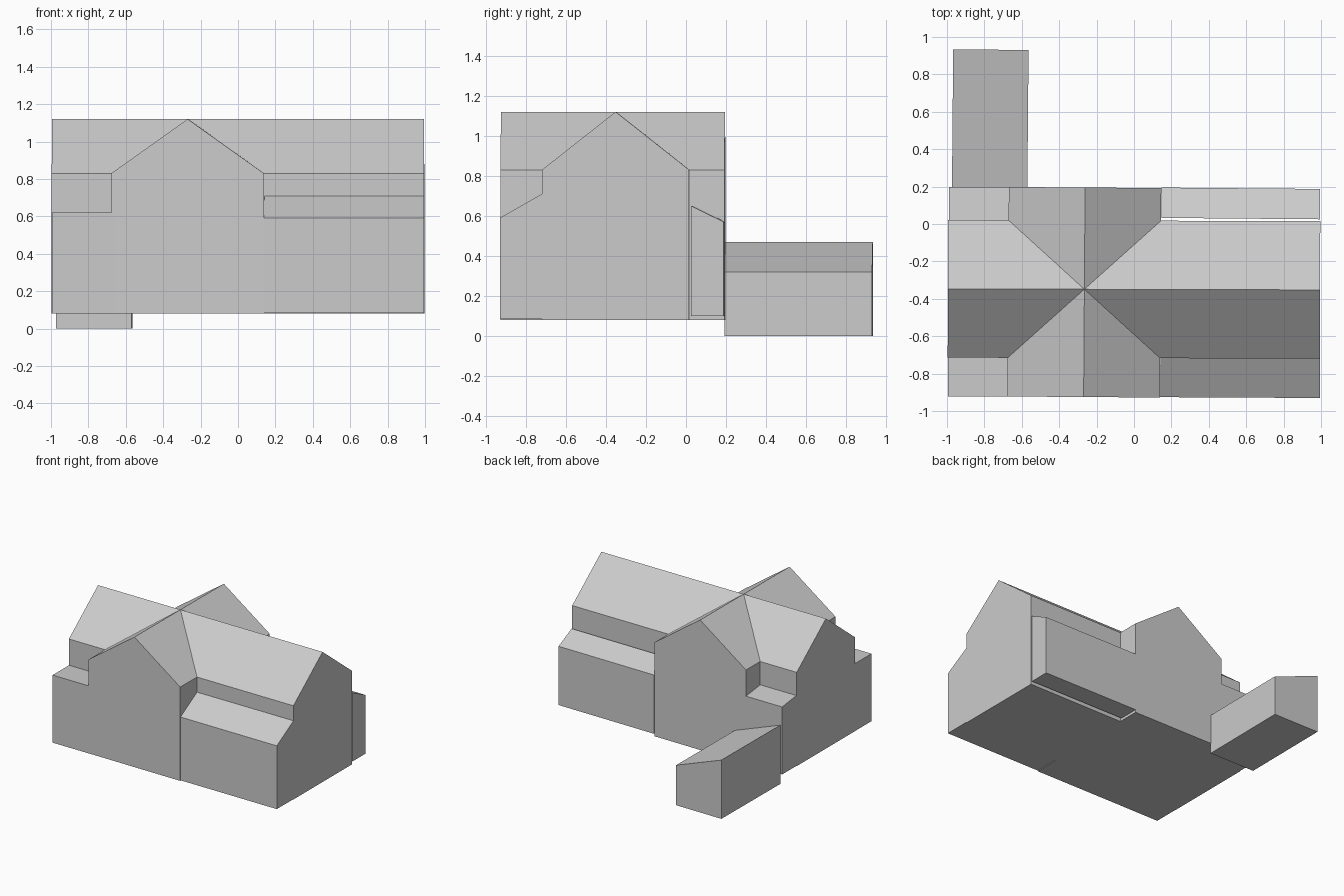
import bpy, bmesh, math
from mathutils import Matrix, Vector

cube = bpy.data.objects.get("Cube")
if cube:
    bpy.data.objects.remove(cube, do_unlink=True)

GREY = (0.6, 0.6, 0.6, 1)
plain = bpy.data.materials.new("plain grey")
plain.use_nodes = True
plain.diffuse_color = GREY
plain.node_tree.nodes["Principled BSDF"].inputs["Base Color"].default_value = GREY


def prism(name, axis, profile, start, end, turn=0.0):
    """Extrude a (horizontal, z) profile along x or y, then turn it about its own centre."""
    bm = bmesh.new()
    place = (lambda h, z: (start, h, z)) if axis == "x" else (lambda h, z: (h, start, z))
    face = bm.faces.new([bm.verts.new(place(h, z)) for h, z in profile])
    out = bmesh.ops.extrude_face_region(bm, geom=[face], use_keep_orig=True)
    moved = [g for g in out["geom"] if isinstance(g, bmesh.types.BMVert)]
    step = Vector((end - start, 0, 0) if axis == "x" else (0, end - start, 0))
    bmesh.ops.translate(bm, verts=moved, vec=step)
    bmesh.ops.recalc_face_normals(bm, faces=bm.faces)
    centre = sum((v.co for v in bm.verts), Vector()) / len(bm.verts)
    bmesh.ops.rotate(bm, verts=bm.verts, cent=centre,
                     matrix=Matrix.Rotation(math.radians(turn), 3, "Z"))
    mesh = bpy.data.meshes.new(name)
    bm.to_mesh(mesh)
    bm.free()
    mesh.materials.append(plain)
    obj = bpy.data.objects.new(name, mesh)
    bpy.context.collection.objects.link(obj)
    return obj


FLOOR, EAVE, RIDGE = 0.08, 0.83, 1.12
FRONT, BACK = -0.925, 0.195


def gable(low, high):
    """House-shaped cross-section between two walls."""
    return [(low, FLOOR), (high, FLOOR), (high, EAVE), ((low + high) / 2, RIDGE), (low, EAVE)]


def lean_to(inner, outer, inner_top, outer_top, floor=FLOOR):
    return [(inner, floor), (outer, floor), (outer, outer_top), (inner, inner_top)]


# Two crossing gabled wings
prism("long_wing", "x", gable(-0.717, 0.018), -0.995, 0.995, -0.15)
prism("cross_wing", "y", gable(-0.673, 0.142), FRONT, BACK, -0.4)

# Lower rooms filling the four corners
prism("front_left_corner_room", "x", lean_to(-0.7, -0.922, 0.62, 0.62), -0.995, -0.665, -0.2)
prism("back_left_corner_room", "x", lean_to(0.01, 0.198, 0.645, 0.62), -0.99, -0.66, -0.2)
prism("front_right_lean_to", "x", lean_to(-0.718, -0.928, 0.71, 0.59, 0.084), 0.14, 0.995, -0.3)
prism("back_right_lean_to", "x", lean_to(0.029, 0.191, 0.65, 0.57, 0.1), 0.147, 0.995, -0.5)

# Rear annex with a single-pitch roof
prism("rear_annex", "y", [(-0.97, 0), (-0.567, 0), (-0.567, 0.32), (-0.97, 0.47)], 0.193, 0.932, 0.0
      - 0.5)
